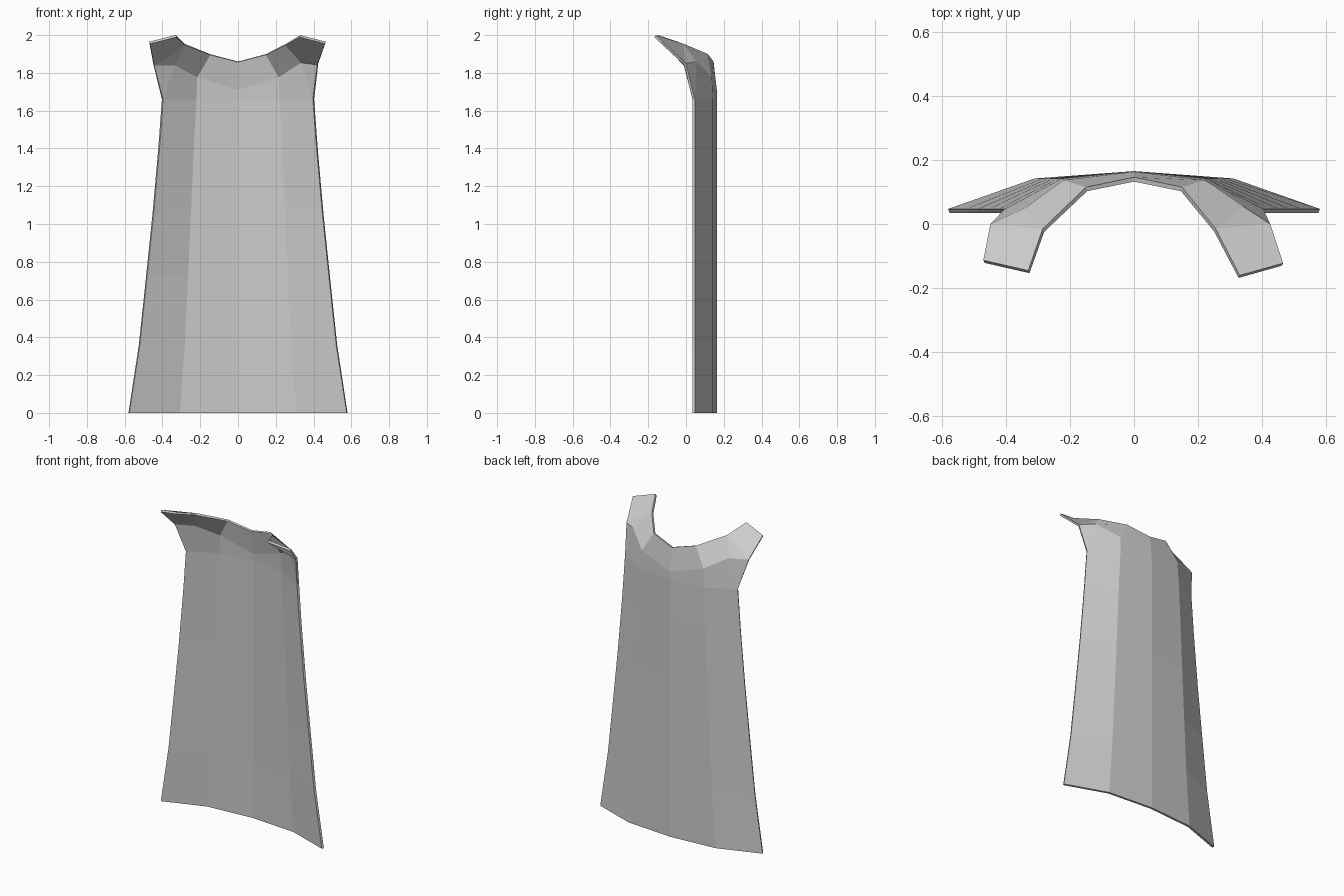
import bpy
import bmesh

cube = bpy.data.objects.get("Cube")
if cube:
    bpy.data.objects.remove(cube, do_unlink=True)

# Cloth colour
cloth = bpy.data.materials.new("grey cloth")
cloth.use_nodes = True
colour = (0.6, 0.6, 0.6, 1)
cloth.diffuse_color = colour
cloth.node_tree.nodes["Principled BSDF"].inputs["Base Color"].default_value = colour

# Hanging panel rows: height, fold x, edge x
ROWS = [(0, 0.31, 0.58), (0.36, 0.285, 0.525), (0.72, 0.268, 0.487),
        (1.05, 0.253, 0.453), (1.4, 0.238, 0.422), (1.66, 0.225, 0.403)]

# Yoke and shoulder points of each side, outer surface
LEFT = dict(yoke=(0.22, 0.137, 1.78), pleat=(0.34, 0.055, 1.86),
            arm=(0.425, 0.0, 1.85), nape=(0.15, 0.115, 1.90),
            neck=(0.255, -0.015, 1.955), tip_in=(0.33, -0.16, 2.0),
            tip_out=(0.465, -0.122, 1.965))
RIGHT = dict(LEFT, pleat=(0.34, 0.05, 1.845), arm=(0.448, 0.0, 1.845),
             neck=(0.285, -0.015, 1.955), tip_in=(0.33, -0.145, 2.0),
             tip_out=(0.47, -0.113, 1.965))

bm = bmesh.new()
spine = [bm.verts.new((0, 0.165, row[0])) for row in ROWS]
yoke_mid = bm.verts.new((0, 0.163, 1.71))
nape_mid = bm.verts.new((0, 0.146, 1.86))


def build_side(sign, points):
    """One half of the cape: panel, yoke and shoulder flap."""
    def vert(p):
        return bm.verts.new((sign * p[0], p[1], p[2]))

    def face(*verts):
        bm.faces.new(verts if sign < 0 else verts[::-1])

    fold = [vert((f, 0.142, z)) for z, f, e in ROWS]
    edge = [vert((e, 0.047, z)) for z, f, e in ROWS]
    for i in range(len(ROWS) - 1):
        face(spine[i], spine[i + 1], fold[i + 1], fold[i])
        face(fold[i], fold[i + 1], edge[i + 1], edge[i])

    p = {name: vert(co) for name, co in points.items()}
    # Yoke
    face(spine[-1], yoke_mid, fold[-1])
    face(yoke_mid, p["yoke"], fold[-1])
    face(yoke_mid, nape_mid, p["nape"], p["yoke"])
    face(fold[-1], p["yoke"], p["pleat"], edge[-1])
    # Shoulder flap
    face(p["yoke"], p["nape"], p["neck"], p["pleat"])
    face(edge[-1], p["pleat"], p["arm"])
    face(p["pleat"], p["neck"], p["arm"])
    face(p["neck"], p["tip_in"], p["tip_out"], p["arm"])


build_side(1, LEFT)
build_side(-1, RIGHT)
bmesh.ops.recalc_face_normals(bm, faces=bm.faces)

# Outer surface faces the back
bm.faces.ensure_lookup_table()
if bm.faces[0].normal.y < 0:
    bmesh.ops.reverse_faces(bm, faces=bm.faces)

mesh = bpy.data.meshes.new("cape")
bm.to_mesh(mesh)
bm.free()
mesh.materials.append(cloth)
cape = bpy.data.objects.new("cape", mesh)
bpy.context.collection.objects.link(cape)

# Cloth thickness, inwards
thickness = cape.modifiers.new("thickness", "SOLIDIFY")
thickness.thickness = 0.014
thickness.offset = -1
